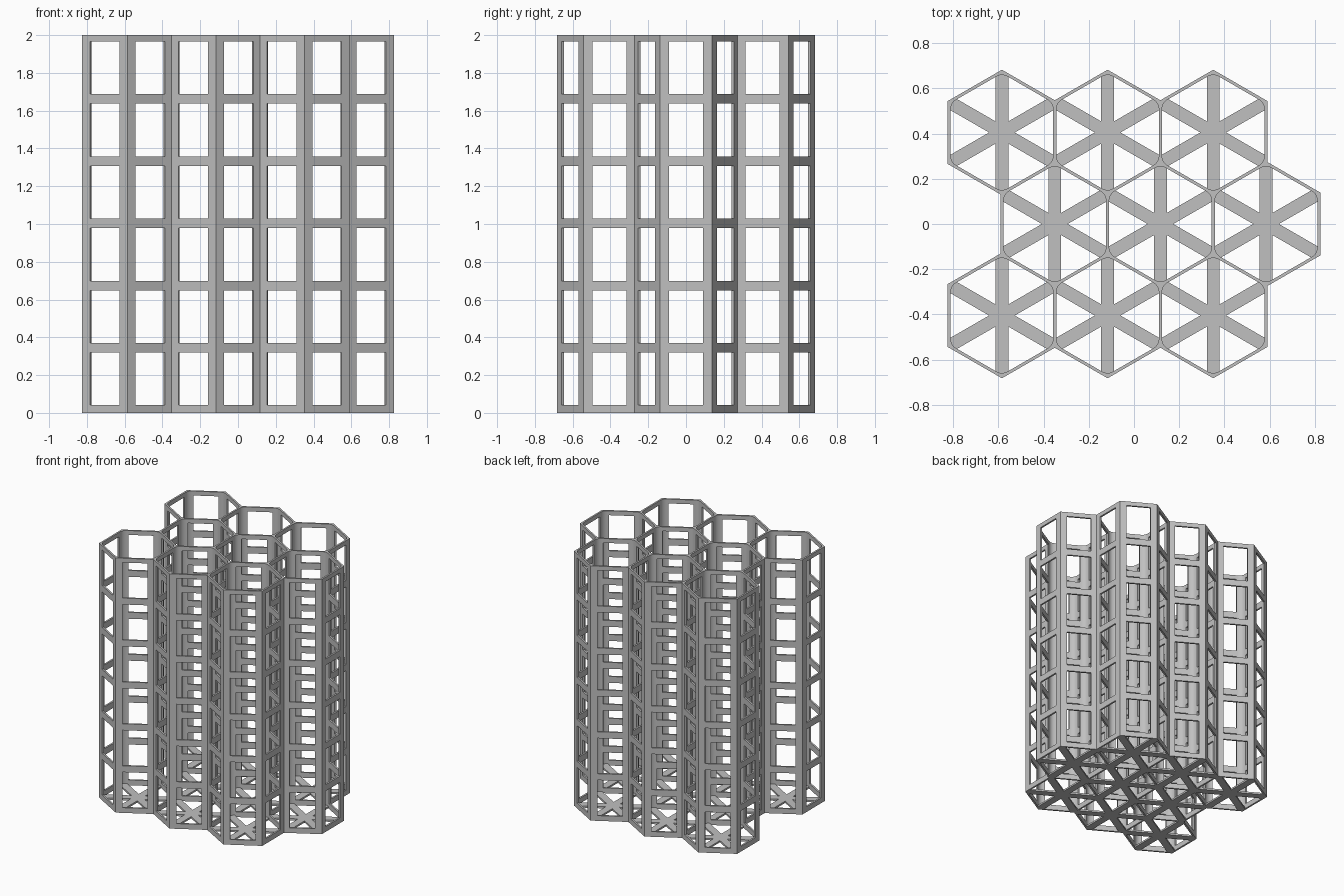
import bpy, bmesh
from math import sin, cos, tan, radians, sqrt
from mathutils import Vector

cube = bpy.data.objects.get("Cube")
if cube:
    bpy.data.objects.remove(cube, do_unlink=True)

PITCH = 0.4677           # spacing of the hexagonal cells
WALL = 0.0135            # wall thickness
SIDE = PITCH / sqrt(3)   # length of one hexagon side
TAN30 = tan(radians(30))
HEIGHT = 2.0
WINDOW_W, WINDOW_H, STEP, SILL, ROWS = 0.18, 0.279, 0.3292, 0.041, 6
FILLET = 0.05            # radius of the rounded inner corners
SPOKE = 0.0285           # half width of a floor spoke
FLOOR = 0.014            # floor thickness
INNER_R = SIDE - WALL / sqrt(3)

grey = bpy.data.materials.new("light grey")
grey.use_nodes = True
grey.diffuse_color = (0.53, 0.53, 0.53, 1)
grey.node_tree.nodes["Principled BSDF"].inputs["Base Color"].default_value = grey.diffuse_color


def polar(degrees, r=1.0):
    return Vector((cos(radians(degrees)) * r, sin(radians(degrees)) * r, 0))


def finish(name, bm):
    bmesh.ops.remove_doubles(bm, verts=bm.verts, dist=0.0002)
    bmesh.ops.recalc_face_normals(bm, faces=bm.faces)
    mesh = bpy.data.meshes.new(name)
    bm.to_mesh(mesh)
    bm.free()
    mesh.materials.append(grey)
    obj = bpy.data.objects.new(name, mesh)
    bpy.context.collection.objects.link(obj)
    return obj


def face(bm, points):
    bm.faces.new([bm.verts.new(p) for p in points])


def prism(bm, outline, height):
    up = Vector((0, 0, height))
    face(bm, outline[::-1])
    face(bm, [p + up for p in outline])
    for a, b in zip(outline, outline[1:] + outline[:1]):
        face(bm, [a, b, b + up, a + up])


# Three staggered rows of three cells
cells = [Vector(((i - (0.75 if row == 0 else 1.25)) * PITCH, row * PITCH * sqrt(3) / 2, 0))
         for row in (-1, 0, 1) for i in range(3)]


def has_cell(cell, k):
    spot = cell + polar(60 * k, PITCH)
    return any((spot - c).length < 0.01 for c in cells)


levels = [0]
for r in range(ROWS):
    levels += [SILL + r * STEP, SILL + r * STEP + WINDOW_H]
levels.append(HEIGHT)


def wall(bm, cell, k):
    """One mitred wall panel with a column of windows."""
    out, along = polar(60 * k), polar(60 * k + 90)
    mid = cell + out * PITCH / 2
    cut = WALL / 2 * TAN30

    def end(sign):
        closed = has_cell(cell, k) or has_cell(cell, k + sign)
        return sign * (SIDE / 2 + (-cut if closed else cut))

    columns = [[-SIDE / 2 + cut, -WINDOW_W / 2, WINDOW_W / 2, SIDE / 2 - cut],
               [end(-1), -WINDOW_W / 2, WINDOW_W / 2, end(1)]]

    def pt(s, i, j):
        return mid + out * (s - 0.5) * WALL + along * columns[s][i] + Vector((0, 0, levels[j]))

    for j in range(len(levels) - 1):
        for i in range(3):
            corners = [(i, j), (i + 1, j), (i + 1, j + 1), (i, j + 1)]
            if i == 1 and j % 2:
                for a, b in zip(corners, corners[1:] + corners[:1]):
                    face(bm, [pt(0, *a), pt(0, *b), pt(1, *b), pt(1, *a)])
            else:
                for s in (0, 1):
                    face(bm, [pt(s, *c) for c in corners])
    # top and bottom edges, meeting at the lattice corners
    for j in (0, len(levels) - 1):
        z = Vector((0, 0, levels[j]))
        face(bm, [pt(0, i, j) for i in range(4)] + [mid + along * SIDE / 2 + z]
             + [pt(1, i, j) for i in (3, 2, 1, 0)] + [mid - along * SIDE / 2 + z])


# Window walls, each shared wall built once
bm = bmesh.new()
for cell in cells:
    for k in range(6):
        if k < 3 or not has_cell(cell, k):
            wall(bm, cell, k)
finish("window_walls", bm)

# Rounded inner corners, full height
bm = bmesh.new()
for cell in cells:
    for k in range(6):
        angle = 30 + 60 * k
        centre = cell + polar(angle, INNER_R - FILLET / cos(radians(30)))
        arc = [centre + polar(angle + 30 - 10 * n, FILLET) for n in range(7)]
        prism(bm, [cell + polar(angle, INNER_R)] + arc, HEIGHT)
fillets = finish("rounded_corners", bm)

# Six-spoked floor of every cell
bm = bmesh.new()
for cell in cells:
    star = []
    for k in range(6):
        axis, side = polar(30 + 60 * k), polar(120 + 60 * k)
        shoulder = axis * (INNER_R - SPOKE * TAN30)
        star += [cell + shoulder - side * SPOKE, cell + axis * INNER_R,
                 cell + shoulder + side * SPOKE, cell + polar(60 + 60 * k, 2 * SPOKE)]
    prism(bm, star, FLOOR)
finish("floor_spokes", bm)

bpy.ops.object.select_all(action='DESELECT')
fillets.select_set(True)
bpy.context.view_layer.objects.active = fillets
bpy.ops.object.shade_smooth_by_angle(angle=radians(25))
